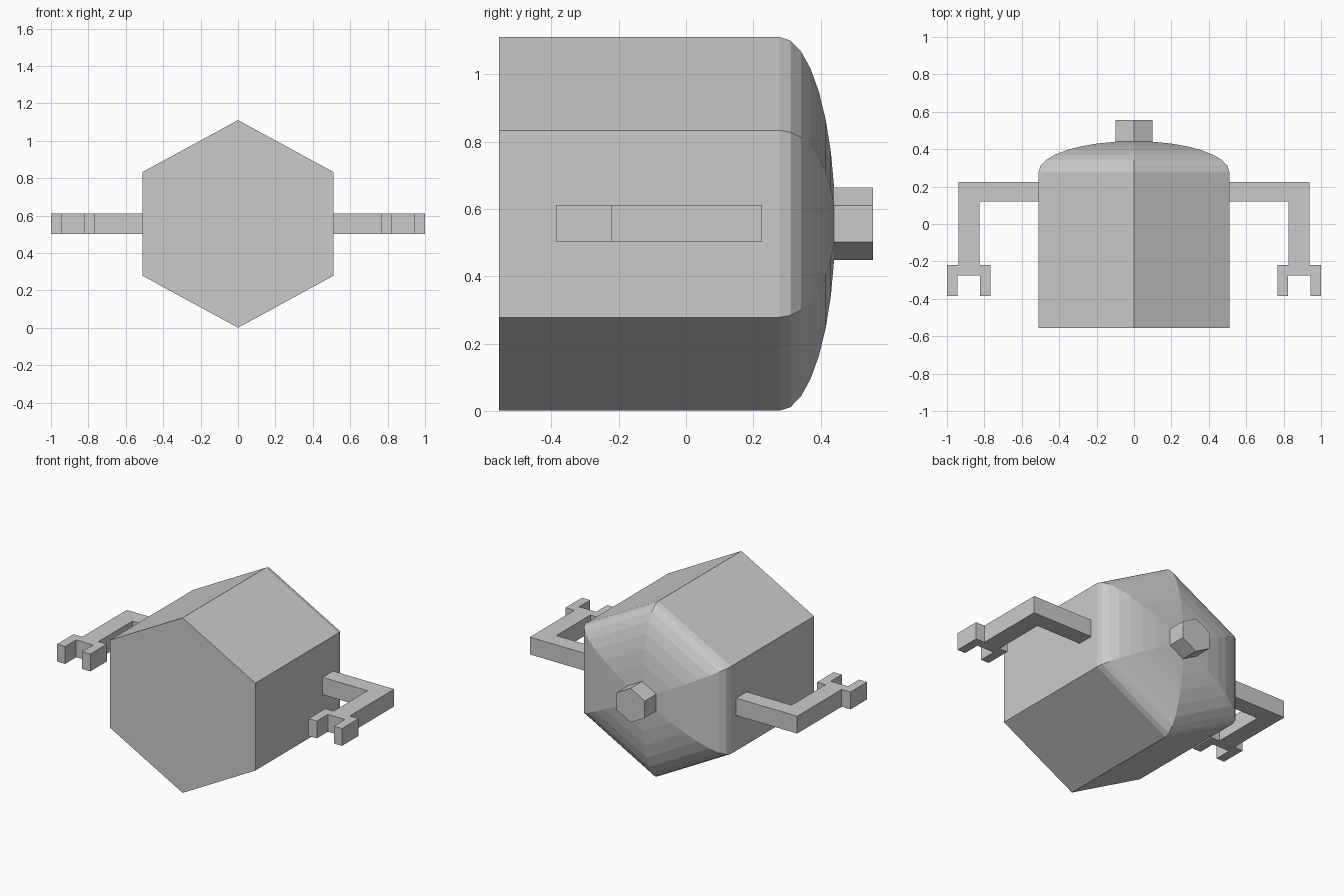
import bpy, bmesh, math

if "Cube" in bpy.data.objects:
    bpy.data.objects.remove(bpy.data.objects["Cube"])

ZC = 0.556          # height of the body axis
HALF_W = 0.51       # half width across the flats
R = 0.555           # half height across the points


def finish(name, bm):
    bmesh.ops.recalc_face_normals(bm, faces=bm.faces)
    mesh = bpy.data.meshes.new(name)
    bm.to_mesh(mesh)
    bm.free()
    obj = bpy.data.objects.new(name, mesh)
    bpy.context.collection.objects.link(obj)
    return obj


def hex_loft(name, sections):
    """Skin hexagonal rings along y; sections are (y, half width, half height)."""
    bm = bmesh.new()
    rings = []
    for y, w, h in sections:
        ring = []
        for i in range(6):
            a = math.radians(60 * i)
            x = w * math.sin(a) / math.sin(math.radians(60))
            ring.append(bm.verts.new((x, y, ZC + h * math.cos(a))))
        rings.append(ring)
    for a, b in zip(rings, rings[1:]):
        for i in range(6):
            j = (i + 1) % 6
            bm.faces.new((a[i], a[j], b[j], b[i]))
    bm.faces.new(rings[0])
    bm.faces.new(rings[-1])
    return finish(name, bm)


# Hexagonal body with a quarter-ellipse dome at the back
sections = [(-0.555, HALF_W, R)]
for i in range(8):
    t = math.radians(11.25 * i)
    sections.append((0.278 + 0.165 * math.sin(t), HALF_W * math.cos(t), R * math.cos(t)))
hex_loft("body", sections)

# Small hexagonal knob on the dome
hex_loft("back_knob", [(0.44, 0.099, 0.108), (0.555, 0.099, 0.108)])

# Bent arm with a two-finger claw, mirrored to the other side
outline = [(0.51, 0.12), (0.825, 0.12), (0.825, -0.22), (0.766, -0.22),
           (0.766, -0.386), (0.823, -0.386), (0.823, -0.275), (0.943, -0.275),
           (0.943, -0.386), (1.0, -0.386), (1.0, -0.22), (0.938, -0.22),
           (0.938, 0.225), (0.51, 0.225)]
bm = bmesh.new()
face = bm.faces.new([bm.verts.new((x, y, 0.502)) for x, y in outline])
ext = bmesh.ops.extrude_face_region(bm, geom=[face], use_keep_orig=True)
top = [g for g in ext["geom"] if isinstance(g, bmesh.types.BMVert)]
bmesh.ops.translate(bm, verts=top, vec=(0, 0, 0.11))
arms = finish("claw_arms", bm)
arms.modifiers.new("mirror", 'MIRROR')
